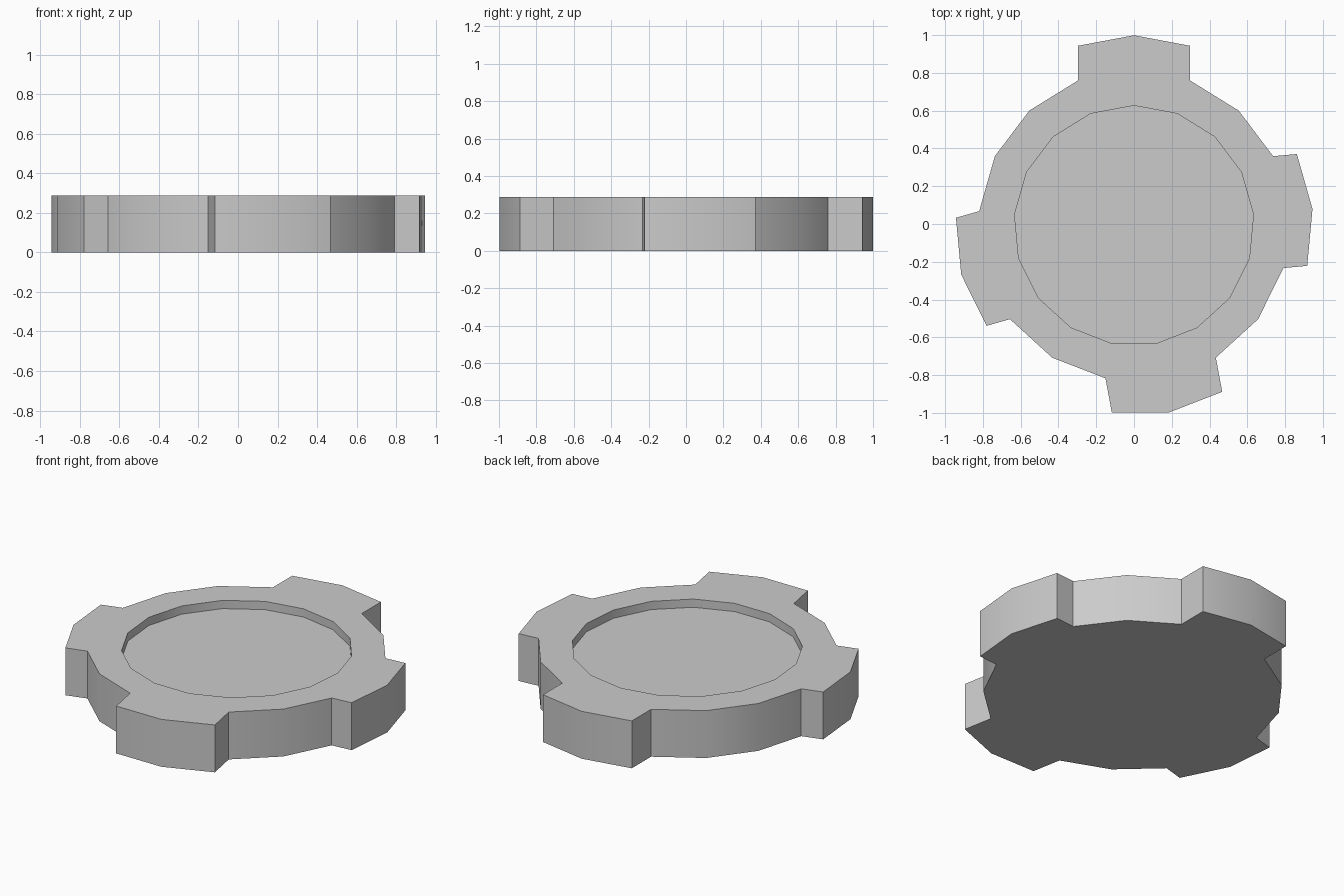
import bpy, bmesh
from math import sin, cos, pi, radians

if "Cube" in bpy.data.objects:
    bpy.data.objects.remove(bpy.data.objects["Cube"])

N = 17                  # sides of the round body
CY = -0.008             # body centre, so the bounds are centred
R_BODY, R_POCKET = 0.823, 0.635
TOP, FLOOR = 0.287, 0.237
LUGS = {0: 0.184, 4: 0.126, 8: 0.184, 12: 0.128}   # centre corner: reach


def direction(k):
    a = 2 * pi * k / N
    return sin(a), cos(a)


def corner(k, r, lug=None):
    x, y = direction(k)
    dx, dy = direction(lug) if lug is not None else (0, 0)
    s = LUGS.get(lug, 0)
    return x * r + dx * s, y * r + dy * s + CY


bm = bmesh.new()


def ring(points, z):
    return [bm.verts.new((x, y, z)) for x, y in points]


# Round body with a shallow pocket in the top
body = [corner(k, R_BODY) for k in range(N)]
pocket = [corner(k, R_POCKET) for k in range(N)]
low, high = ring(body, 0), ring(body, TOP)
rim, floor = ring(pocket, TOP), ring(pocket, FLOOR)
bm.faces.new(low)
bm.faces.new(floor)
lug_sides = {(c + d) % N for c in LUGS for d in (-1, 0)}
for k in range(N):
    j = (k + 1) % N
    bm.faces.new((high[k], high[j], rim[j], rim[k]))
    bm.faces.new((rim[k], rim[j], floor[j], floor[k]))
    if k not in lug_sides:
        bm.faces.new((low[k], low[j], high[j], high[k]))

# Four lugs: two body sides pushed straight outward
for c in LUGS:
    ids = [(c + d) % N for d in (-1, 0, 1)]
    tip = [corner(k, R_BODY, c) for k in ids]
    lo, hi = ring(tip, 0), ring(tip, TOP)
    for i in (0, 1):
        a, b = ids[i], ids[i + 1]
        bm.faces.new((lo[i], lo[i + 1], hi[i + 1], hi[i]))
        bm.faces.new((high[a], high[b], hi[i + 1], hi[i]))
        bm.faces.new((low[a], low[b], lo[i + 1], lo[i]))
    for i in (0, 2):
        bm.faces.new((low[ids[i]], lo[i], hi[i], high[ids[i]]))

bmesh.ops.recalc_face_normals(bm, faces=bm.faces)
mesh = bpy.data.meshes.new("lugged_disc")
bm.to_mesh(mesh)
bm.free()
disc = bpy.data.objects.new("lugged_disc", mesh)
bpy.context.collection.objects.link(disc)

# Smooth around the curve, crisp at the lug corners
bpy.context.view_layer.objects.active = disc
disc.select_set(True)
bpy.ops.object.shade_smooth_by_angle(angle=radians(30))
